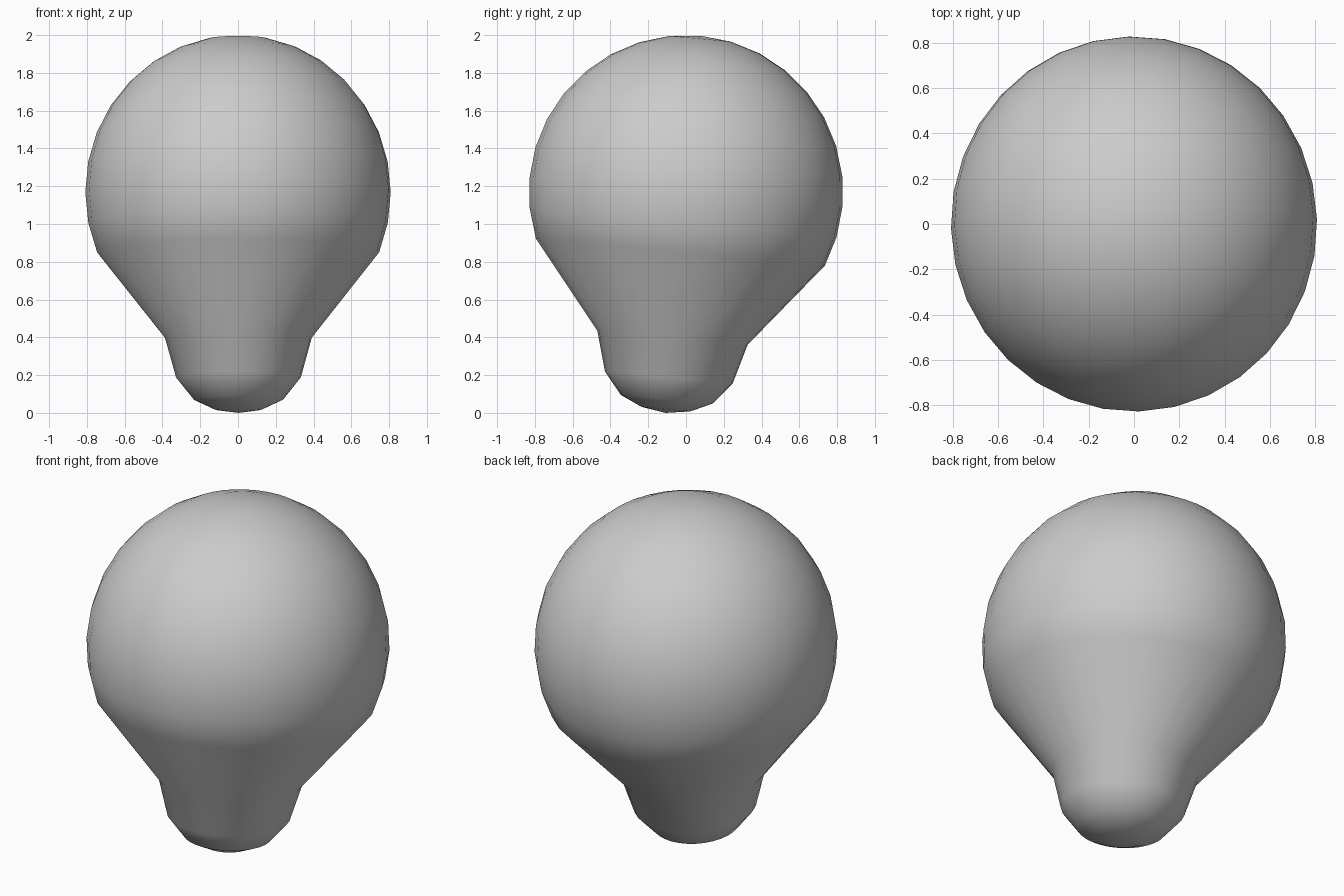
import bpy, bmesh
from math import sin, cos, radians, pi
from mathutils import Matrix

if "Cube" in bpy.data.objects:
    bpy.data.objects.remove(bpy.data.objects["Cube"])

SEG = 32
R = 0.832

# Profile (radius, height along axis), measured from the globe centre
profile = [(0.13, -1.153), (0.245, -1.10), (0.34, -0.984), (0.40, -0.773)]
profile += [(R * cos(radians(a * 11.25)), R * sin(radians(a * 11.25)))
            for a in range(-2, 8)]

# Bulb body: revolved rings closed with a pole at each end
bm = bmesh.new()
rings = [[bm.verts.new((r * cos(2 * pi * i / SEG), r * sin(2 * pi * i / SEG), h))
          for i in range(SEG)] for r, h in profile]
bottom = bm.verts.new((0, 0, -1.173))
top = bm.verts.new((0, 0, R))
for i in range(SEG):
    j = (i + 1) % SEG
    for a, b in zip(rings, rings[1:]):
        bm.faces.new((a[i], a[j], b[j], b[i]))
    bm.faces.new((bottom, rings[0][j], rings[0][i]))
    bm.faces.new((rings[-1][i], rings[-1][j], top))
for f in bm.faces:
    f.smooth = True

# Slightly narrow in x, leaning so the neck comes forward
bm.transform(Matrix.Translation((0, 0, 1.17))
             @ Matrix.Rotation(radians(1.5), 4, 'Z')
             @ Matrix.Rotation(radians(-5.3), 4, 'X')
             @ Matrix.Diagonal((0.972, 1, 1, 1)))

# Rest exactly on the floor
low = min(v.co.z for v in bm.verts)
bmesh.ops.translate(bm, verts=bm.verts, vec=(0, 0, -low))
bmesh.ops.recalc_face_normals(bm, faces=bm.faces)
mesh = bpy.data.meshes.new("bulb_body")
bm.to_mesh(mesh)
bm.free()
bpy.context.collection.objects.link(bpy.data.objects.new("bulb_body", mesh))
